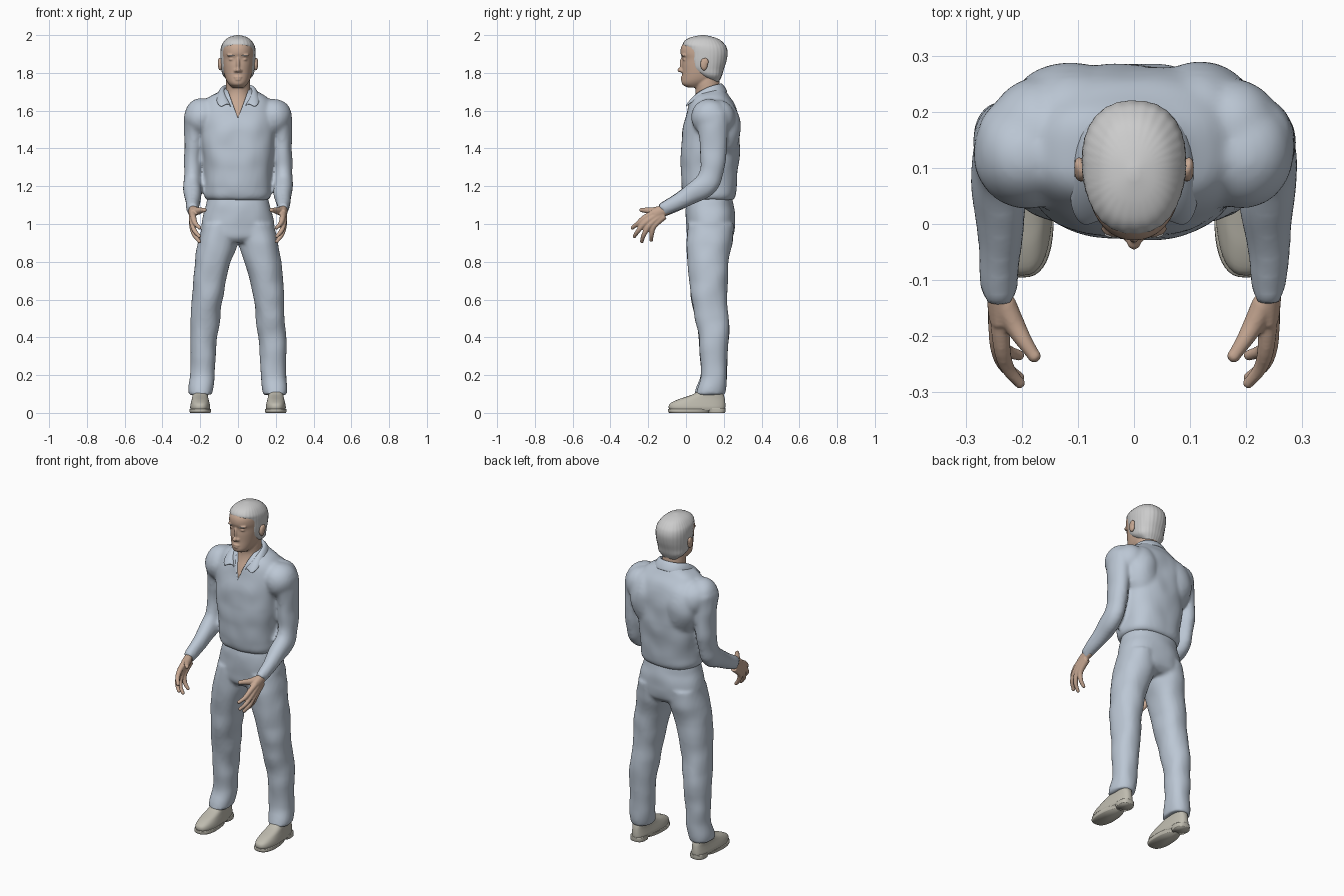
import bpy, bmesh
from math import sin, cos, pi, copysign, atan2
from mathutils import Vector, Matrix

X, Y = Vector((1, 0, 0)), Vector((0, 1, 0))
SIDES = (1, -1)


def colour(name, rgb):
    m = bpy.data.materials.new(name)
    m.diffuse_color = (*rgb, 1)
    return m


CLOTH = colour("cloth", (0.50, 0.57, 0.66))
SKIN = colour("skin", (0.57, 0.39, 0.29))
LEATHER = colour("leather", (0.52, 0.50, 0.43))
HAIR = colour("hair", (0.53, 0.53, 0.53))


def spline(rows, k=4):
    out = []
    for i in range(len(rows) - 1):
        p = [rows[max(i - 1, 0)], rows[i], rows[i + 1], rows[min(i + 2, len(rows) - 1)]]
        for j in range(k):
            t = j / k
            out.append([.5 * (2*b + (c-a)*t + (2*a-5*b+4*c-d)*t*t + (3*b-a-3*c+d)*t**3)
                        for a, b, c, d in zip(*p)])
    return out + [list(rows[-1])]


def loft(bm, rows, flat=False, e=2.0, n=32, k=4):
    """Closed skin through oval rings (x, y, z, radius_u, radius_v)."""
    rows, rings = spline(rows, k), []
    for i, (x, y, z, a, b) in enumerate(rows):
        u, v = X, Y
        if not flat:
            t = Vector(rows[min(i+1, len(rows)-1)][:3]) - Vector(rows[max(i-1, 0)][:3])
            t.normalize()
            u = (X - t * X.dot(t)).normalized()
            v = t.cross(u)
        ring = []
        for j in range(n):
            c, s = cos(2*pi*j/n), sin(2*pi*j/n)
            cu, sv = copysign(abs(c)**(2/e), c), copysign(abs(s)**(2/e), s)
            ring.append(bm.verts.new(Vector((x, y, z)) + u*a*cu + v*b*sv))
        rings.append(ring)
    for r, q in zip(rings, rings[1:]):
        for j in range(n):
            bm.faces.new((r[j], r[(j+1) % n], q[(j+1) % n], q[j]))
    bm.faces.new(rings[0])
    bm.faces.new(rings[-1])


def body(bm, rows, x=0, **kw):
    """Level rings given as (z, front y, back y, half width)."""
    loft(bm, [(x, (f+b)/2, z, w, (b-f)/2) for z, f, b, w in rows], flat=True, **kw)


def ball(bm, c, r):
    bmesh.ops.create_uvsphere(bm, u_segments=24, v_segments=16, radius=1,
                              matrix=Matrix.LocRotScale(Vector(c), None, Vector(r)))


def finish(bm, name, mat, voxel=0, smooth=0):
    bmesh.ops.recalc_face_normals(bm, faces=bm.faces[:])
    for f in bm.faces:
        f.smooth = True
    me = bpy.data.meshes.new(name)
    bm.to_mesh(me)
    bm.free()
    ob = bpy.data.objects.new(name, me)
    bpy.context.collection.objects.link(ob)
    if mat:
        me.materials.append(mat)
    if voxel:
        m = ob.modifiers.new("blend", 'REMESH')
        m.mode, m.voxel_size, m.use_smooth_shade = 'VOXEL', voxel, True
        m = ob.modifiers.new("soften", 'SMOOTH')
        m.factor, m.iterations = 0.5, smooth
    return ob


def wrinkle(ob, scale, strength):
    tex = bpy.data.textures.new(ob.name + "_folds", 'CLOUDS')
    tex.noise_scale, tex.noise_depth = scale, 0
    m = ob.modifiers.new("folds", 'DISPLACE')
    m.texture, m.strength, m.mid_level = tex, strength, 0.5


# Shirt: torso, shoulder blades, shoulders and bent sleeves
bm = bmesh.new()
body(bm, [(1.125, .0, .25, .16), (1.15, -.016, .264, .176), (1.2, -.022, .268, .177),
          (1.3, -.027, .275, .182), (1.4, -.027, .283, .192), (1.5, -.02, .284, .202),
          (1.57, -.002, .276, .205), (1.63, .015, .255, .19), (1.67, .035, .232, .155),
          (1.70, .06, .215, .10), (1.72, .09, .2, .075)], e=2.5, n=48)
for s in SIDES:
    ball(bm, (s*.115, .19, 1.5), (.105, .098, .16))
    ball(bm, (s*.17, .165, 1.56), (.09, .095, .1))
    ball(bm, (s*.19, .125, 1.565), (.097, .098, .1))
    loft(bm, [(s*.222, .13, 1.58, .062, .088), (s*.232, .142, 1.48, .054, .078),
              (s*.236, .145, 1.38, .049, .07), (s*.24, .138, 1.29, .048, .066),
              (s*.241, .108, 1.215, .049, .064), (s*.238, .03, 1.16, .049, .053),
              (s*.239, -.06, 1.107, .038, .043), (s*.24, -.13, 1.07, .028, .037)])
shirt = finish(bm, "shirt", CLOTH, .01, 8)
wrinkle(shirt, .1, .01)

# Open neck notch
bm = bmesh.new()
tri = [(-.08, 1.78), (.08, 1.78), (0, 1.56)]
a = [bm.verts.new((x, -.1, z)) for x, z in tri]
b = [bm.verts.new((x, .085, z)) for x, z in tri]
bm.faces.new(a)
bm.faces.new(b)
for i in range(3):
    bm.faces.new((a[i], a[(i+1) % 3], b[(i+1) % 3], b[i]))
cutter = finish(bm, "neck_cutter", None)
cutter.hide_render = True
cutter.display_type = 'WIRE'
m = shirt.modifiers.new("open_neck", 'BOOLEAN')
m.operation, m.object, m.solver = 'DIFFERENCE', cutter, 'EXACT'

# Collar: folded strip, inner foot / top edge / outer fall
tops = [(0, .187, 1.752), (.06, .165, 1.747), (.08, .11, 1.733), (.068, .05, 1.69), (.036, .012, 1.635)]
falls = [(0, .225, 1.70), (.082, .204, 1.69), (.112, .12, 1.684), (.118, .024, 1.645), (.09, -.008, 1.612)]
bm = bmesh.new()
grid = []
for t, f in zip(tops, falls):
    t, f = Vector(t), Vector(f)
    foot = t + Vector((-.006 if t.x else 0, 0, -.05))
    mid = t.lerp(f, .5) + Vector((.006 if t.x else 0, 0, .008))
    grid.append([bm.verts.new(p) for p in (foot, t, mid, f)])
for p, q in zip(grid, grid[1:]):
    for j in range(3):
        bm.faces.new((p[j], p[j+1], q[j+1], q[j]))
collar = finish(bm, "collar", CLOTH)
m = collar.modifiers.new("mirror", 'MIRROR')
m.use_clip = True
m = collar.modifiers.new("thickness", 'SOLIDIFY')
m.thickness, m.offset = .008, 0
m = collar.modifiers.new("round", 'SUBSURF')
m.levels = m.render_levels = 2

# Trousers: pelvis and two legs
bm = bmesh.new()
body(bm, [(1.16, .012, .243, .155), (1.1, .0, .25, .17), (1.05, .0, .258, .184),
          (.98, .002, .258, .195), (.93, .006, .25, .195), (.9, .03, .22, .17)], e=2.3, n=48)
for s in SIDES:
    loft(bm, [(s*.1, .13, 1.0, .09, .122), (s*.108, .125, .9, .104, .121),
              (s*.132, .116, .8, .096, .109), (s*.15, .12, .7, .088, .101),
              (s*.163, .123, .6, .081, .094), (s*.172, .137, .5, .076, .089),
              (s*.181, .147, .4, .072, .08), (s*.186, .147, .3, .068, .073),
              (s*.189, .147, .2, .067, .069), (s*.194, .135, .135, .067, .077),
              (s*.197, .126, .095, .062, .08)], flat=True, e=2.2)
wrinkle(finish(bm, "trousers", CLOTH, .01, 5), .1, .009)

# Shoes: rounded upper, forefoot sole and heel block
for s, side in zip(SIDES, ("left", "right")):
    up = [(.014, -.085, .205, .052), (.03, -.092, .208, .055), (.05, -.084, .208, .052),
          (.07, -.045, .206, .048), (.085, .0, .203, .046), (.1, .04, .198, .045),
          (.125, .075, .19, .043)]
    sole = [(0, -.088, .13, .054), (.008, -.095, .135, .057), (.02, -.095, .16, .057)]
    heel = [(0, .115, .207, .043), (.012, .11, .209, .044), (.026, .1, .209, .044)]
    for name, rows in (("upper", up), ("sole", sole), ("heel", heel)):
        bm = bmesh.new()
        body(bm, rows, s*.2, e=2.6, n=40)
        for v in bm.verts:
            narrow = 1 - .14 * min(1, max(0, v.co.y / .12)) * (name != "heel")
            v.co.x = s*.2 + (v.co.x - s*.2) * narrow
        finish(bm, f"{side}_shoe_{name}", LEATHER)

# Head, face features, ears, neck and open chest
bm = bmesh.new()
body(bm, [(1.722, .012, .10, .03), (1.735, -.016, .12, .044), (1.75, -.023, .145, .056),
          (1.77, -.022, .168, .066), (1.80, -.02, .182, .074), (1.84, -.021, .194, .08),
          (1.875, -.02, .205, .084), (1.905, -.029, .207, .085), (1.94, -.024, .2, .082),
          (1.97, .002, .178, .066), (1.988, .045, .14, .04)], e=2.15, n=48)
body(bm, [(1.5, .03, .2, .1), (1.56, .006, .2, .1), (1.61, .02, .2, .092), (1.66, .042, .19, .076),
          (1.7, .05, .185, .066), (1.75, .045, .178, .064), (1.8, .05, .175, .06)])
ball(bm, (0, -.02, 1.848), (.01, .014, .036))
ball(bm, (0, -.031, 1.815), (.013, .015, .012))
ball(bm, (0, -.016, 1.777), (.022, .013, .006))
ball(bm, (0, -.016, 1.765), (.019, .013, .007))
for s in SIDES:
    ball(bm, (s*.013, -.02, 1.811), (.009, .011, .009))
    ball(bm, (s*.032, -.008, 1.893), (.028, .016, .008))
    ball(bm, (s*.034, -.004, 1.871), (.015, .0145, .007))
    ball(bm, (s*.094, .095, 1.845), (.013, .02, .033))
    ball(bm, (s*.098, .103, 1.858), (.009, .017, .022))
finish(bm, "head_and_neck", SKIN, .0045, 3)

# Eyebrows
for s, side in zip(SIDES, ("left", "right")):
    bm = bmesh.new()
    ball(bm, (s*.033, -.018, 1.892), (.02, .007, .0035))
    finish(bm, f"{side}_eyebrow", HAIR)

# Hair: cap with combed ripples
bm = bmesh.new()
body(bm, [(1.755, .13, .175, .045), (1.785, .07, .19, .079), (1.82, .022, .2, .088),
          (1.86, .006, .213, .092), (1.9, .0, .22, .093), (1.93, -.008, .216, .091),
          (1.952, -.017, .204, .084), (1.976, .0, .178, .066), (1.991, .035, .14, .042),
          (2.0, .08, .1, .008)], e=2.3, n=128, k=5)
for v in bm.verts:
    d = Vector((v.co.x, v.co.y - .1, 0))
    v.co += d * .005 * sin(32 * atan2(d.y, d.x)) * (v.co.z < 1.99)
finish(bm, "hair", HAIR)

# Hands: palm rays, fanned fingers and thumb
fingers = [((.236, -.215, 1.035), (.226, -.255, 1.003), (.204, -.283, .98)),
           ((.243, -.207, 1.015), (.232, -.25, .968), (.205, -.273, .935)),
           ((.244, -.19, .998), (.232, -.222, .945), (.205, -.234, .908)),
           ((.24, -.17, .99), (.228, -.182, .945), (.206, -.184, .915))]
for s, side in zip(SIDES, ("left", "right")):
    bm = bmesh.new()
    flip = lambda p: (s*p[0], p[1], p[2])
    loft(bm, [(s*.24, -.09, 1.085, .023, .031), (s*.24, -.135, 1.065, .022, .031),
              (s*.24, -.165, 1.045, .019, .036)], n=20)
    for i, (k, j, t) in enumerate(fingers):
        start = (.24, -.135 + .007*i, 1.075 - .011*i)
        loft(bm, [(*flip(start), .019, .018), (*flip(k), .0155, .016),
                  (*flip(j), .0125, .0125), (*flip(t), .0095, .0095)], n=16)
        ball(bm, flip(t), (.01,) * 3)
    tip = (.178, -.235, 1.074)
    loft(bm, [(*flip((.232, -.14, 1.073)), .021, .022), (*flip((.214, -.178, 1.068)), .019, .02),
              (*flip((.195, -.21, 1.072)), .0145, .015), (*flip(tip), .0115, .0115)], n=16)
    ball(bm, flip(tip), (.012,) * 3)
    finish(bm, f"{side}_hand", SKIN, .004, 2)
